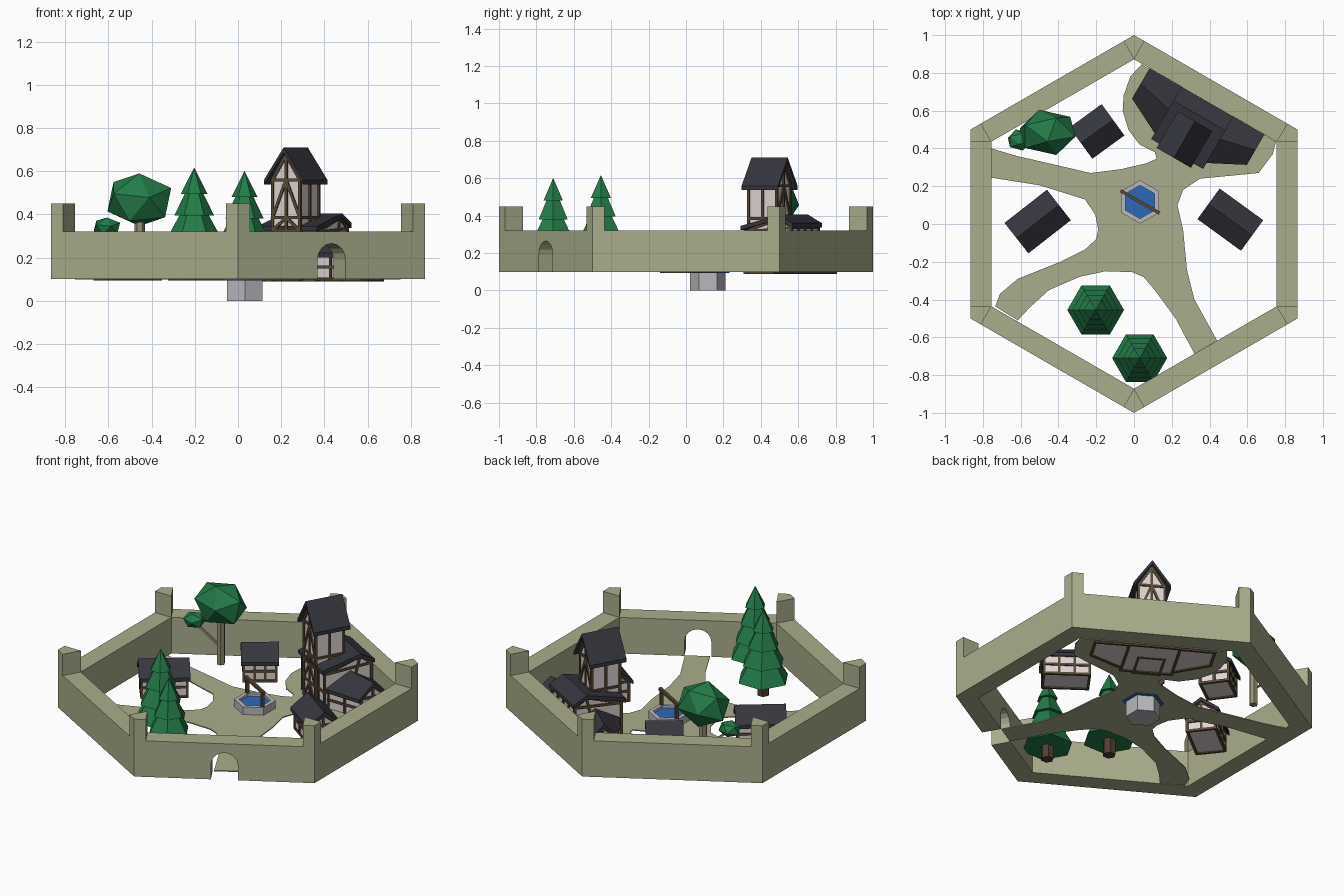
import bpy, bmesh, math
from mathutils import Matrix, Vector

if "Cube" in bpy.data.objects:
    bpy.data.objects.remove(bpy.data.objects["Cube"])

def material(name, r, g, b):
    m = bpy.data.materials.new(name)
    m.diffuse_color = (r, g, b, 1)
    m.use_nodes = True
    m.node_tree.nodes["Principled BSDF"].inputs["Base Color"].default_value = m.diffuse_color
    return m

OLIVE = material("olive_stone", .40, .42, .26)
ROOF = material("dark_slate", .036, .036, .048)
PLASTER = material("pale_plaster", .74, .66, .66)
TIMBER = material("timber_brown", .10, .068, .036)
STONE = material("grey_stone", .48, .48, .51)
WATER = material("water_blue", .028, .14, .48)
LEAF = material("leaf_green", .017, .20, .065)
BARK = material("pine_bark", .085, .05, .03)
TRUNK = material("pale_trunk", .30, .28, .17)

def finish(name, bm, mat, M=Matrix()):
    bmesh.ops.recalc_face_normals(bm, faces=bm.faces[:])
    me = bpy.data.meshes.new(name)
    bm.to_mesh(me)
    bm.free()
    me.transform(M)
    me.materials.append(mat)
    ob = bpy.data.objects.new(name, me)
    bpy.context.collection.objects.link(ob)
    return ob

def bridge(bm, a, b):
    n = len(a)
    for i in range(n):
        bm.faces.new((a[i], a[(i + 1) % n], b[(i + 1) % n], b[i]))

def loft(name, pa, pb, mat, M=Matrix()):
    """Solid between two matching outlines of 3D points."""
    bm = bmesh.new()
    a = [bm.verts.new(p) for p in pa]
    b = [bm.verts.new(p) for p in pb]
    bm.faces.new(a)
    bm.faces.new(b)
    bridge(bm, a, b)
    return finish(name, bm, mat, M)

def slab(name, pts, z0, z1, mat):
    return loft(name, [(x, y, z0) for x, y in pts], [(x, y, z1) for x, y in pts], mat)

def at_x(x, prof):
    return [(x, y, z) for y, z in prof]

def ngon(r, n=6, a0=0.0, c=(0, 0)):
    return [(c[0] + r * math.cos(a0 + 2 * math.pi * i / n),
             c[1] + r * math.sin(a0 + 2 * math.pi * i / n)) for i in range(n)]

def ring(name, outer, inner, z0, z1, mat):
    bm = bmesh.new()
    loops = [[bm.verts.new((x, y, z)) for x, y in pts]
             for pts, z in ((outer, z0), (outer, z1), (inner, z1), (inner, z0))]
    for i in range(4):
        bridge(bm, loops[i], loops[(i + 1) % 4])
    return finish(name, bm, mat)

def beams(name, segs, t, mat, M=Matrix()):
    """Square beams along pairs of points."""
    bm = bmesh.new()
    for p, q in segs:
        p, q = Vector(p), Vector(q)
        d = q - p
        T = (Matrix.Translation((p + q) / 2) @ d.to_track_quat('Z', 'Y').to_matrix().to_4x4()
             @ Matrix.Diagonal((t, t, d.length + t * .8, 1)))
        bmesh.ops.create_cube(bm, size=1, matrix=T)
    return finish(name, bm, mat, M)

def place(x, y, deg):
    return Matrix.Translation((x, y, 0)) @ Matrix.Rotation(math.radians(deg), 4, 'Z')

def building(name, M, xs, body, roof, z0, rails, posts, over=.016, t=.022, brace=False):
    """Half-timbered house: ridge along local x. body/roof hold for each end
    (front y, front z, ridge y, ridge z, back y, back z)."""
    (xa, xb), ends = xs, []
    for f, fz, r, rz, b, bz in body:
        ends.append([(f, z0), (f, fz), (r, rz), (b, bz), (b, z0)])
    loft(name + "_walls", at_x(xa, ends[0]), at_x(xb, ends[1]), PLASTER, M)
    caps = []
    for f, fz, r, rz, b, bz in roof:
        caps.append([(f, fz), (r, rz), (b, bz), (b, bz - t), (r, rz - t * 1.1), (f, fz - t)])
    loft(name + "_roof", at_x(xa - over, caps[0]), at_x(xb + over, caps[1]), ROOF, M)

    # Timber frame over the walls
    A, B = [[Vector(p) for p in at_x(x, e)] for x, e in zip((xa, xb), ends)]
    segs = []
    for lo, hi in ((0, 1), (4, 3)):
        for i in range(posts):
            k = i / (posts - 1)
            segs.append((A[lo].lerp(B[lo], k), A[hi].lerp(B[hi], k)))
        for k in rails:
            segs.append((A[lo].lerp(A[hi], k), B[lo].lerp(B[hi], k)))
    for E in (A, B):
        for k in rails:
            segs.append((E[0].lerp(E[1], k), E[4].lerp(E[3], k)))
        segs += [(E[1], E[2]), (E[2], E[3]), ((E[0] + E[4]) / 2, E[2])]
        if brace:
            for k0, k1 in zip(rails[:-1], rails[1:]):
                mid = (E[0] + E[4]) / 2
                top = (E[1] + E[3]) / 2
                segs.append((E[0].lerp(E[1], k0), mid.lerp(top, k1)))
                segs.append((E[4].lerp(E[3], k0), mid.lerp(top, k1)))
    beams(name + "_timbers", segs, .014, TIMBER, M)

# Hexagonal wall with an arched gate, and corner turrets
IN = .872
outer, inner = ngon(1, 6, math.pi / 6), ngon(IN, 6, math.pi / 6)
wall = ring("ring_wall", outer, inner, .10, .32, OLIVE)
arch = [(-.075, .05), (-.075, .19)] + [(-.075 * math.cos(a * math.pi / 8), .19 + .075 * math.sin(a * math.pi / 8))
                                        for a in range(1, 8)] + [(.075, .19), (.075, .05)]
cutter = loft("gate_cutter", at_x(.7, arch), at_x(.95, arch), OLIVE, place(0, 0, -60))
mod = wall.modifiers.new("gate", 'BOOLEAN')
mod.object = cutter
mod.solver = 'EXACT'
bpy.context.view_layer.objects.active = wall
bpy.ops.object.modifier_apply(modifier="gate")
bpy.data.objects.remove(cutter)
for i in range(6):
    a = math.pi / 6 + i * math.pi / 3
    foot = (1 - IN) * .866
    c, s = math.cos(a), math.sin(a)
    kite = [(1, 0), (IN + foot * .866, foot * .5), (IN, 0), (IN + foot * .866, -foot * .5)]
    slab("corner_turret", [(x * c - y * s, x * s + y * c) for x, y in kite], .32, .45, OLIVE)

# Branching path and yard
path = [(-.755, .40), (-.62, .36), (-.445, .32), (-.23, .27), (-.07, .29), (.06, .32), (.12, .345), (.11, .38),
        (.03, .42), (-.03, .50), (-.06, .60), (-.055, .68), (-.02, .78), (.04, .845), (.752, .436), (.735, .37),
        (.66, .27), (.35, .24), (.26, .18), (.23, .10), (.26, -.03), (.28, -.24), (.32, -.40), (.44, -.617),
        (.32, -.687), (.22, -.50), (.11, -.35), (.05, -.28), (-.01, -.255), (-.15, -.25), (-.29, -.28),
        (-.45, -.35), (-.55, -.44), (-.615, -.51), (-.735, -.437), (-.71, -.37), (-.615, -.29), (-.39, -.20),
        (-.26, -.135), (-.20, -.08), (-.19, -.03), (-.205, .05), (-.26, .13), (-.34, .155), (-.50, .205), (-.755, .245)]
slab("path", path, .098, .104, OLIVE)

# Great house along the wall: hall, two tapering wings and a tall tower
U = place(0, 0, -30)
hall_b, hall_r = (.455, .315, .67, .385, .74, .335), (.435, .345, .67, .405, .755, .36)
building("hall", U, (-.13, .155), (hall_b, hall_b), (hall_r, hall_r), .096, (0, .5, 1), 5)
near_b, near_r = (.48, .22, .61, .285, .735, .22), (.455, .225, .61, .31, .755, .225)
far_b, far_r = (.59, .22, .66, .285, .735, .22), (.57, .225, .66, .31, .755, .225)
building("left_wing", U, (-.325, -.13), (far_b, near_b), (far_r, near_r), .096, (0, .5, 1), 3)
building("right_wing", U, (.155, .345), (near_b, far_b), (near_r, far_r), .096, (0, .5, 1), 3)
tb, tr = (-.073, .56, 0, .675, .073, .56), (-.105, .56, 0, .71, .105, .56)
building("tower", place(.267, .447, 60), (-.085, .085), (tb, tb), (tr, tr), .1,
         (0, .25, .49, .62, 1), 3, over=.027, brace=True)

# Three cottages
for name, x, y, ang, ln, w in (("right_cottage", .51, .023, -36, .285, .2), ("left_cottage", -.51, .013, 38, .285, .205),
                               ("back_cottage", -.196, .49, 36, .21, .205)):
    h, q = w / 2 - .022, w / 2
    cb, cr = (-h, .215, 0, .275, h, .215), (-q, .222, 0, .30, q, .222)
    building(name, place(x, y, ang), (-ln / 2 + .016, ln / 2 - .016), (cb, cb), (cr, cr), .1, (0, .5, 1), 4)

# Well with shaft, water and winding frame
W = (.032, .117)
up = math.pi / 2
slab("well_shaft", ngon(.095, 6, up, W), 0, .10, STONE)
ring("well_rim", ngon(.115, 6, up, W), ngon(.088, 6, up, W), .10, .15, STONE)
slab("well_water", ngon(.09, 6, up, W), .105, .135, WATER)
slab("well_water_bed", ngon(.115, 6, up, W), .094, .099, WATER)
beams("well_frame", [((-.1, 0, .12), (-.1, 0, .235)), ((.1, 0, .12), (.1, 0, .235)),
                     ((-.112, 0, .24), (.112, 0, .24))], .017, TIMBER, place(*W, -30))

# Pines: six-sided stacked tiers
for x, y, top, s in ((-.203, -.455, .615, 1), (.03, -.71, .60, .97)):
    slab("pine_trunk", ngon(.036, 6, 0, (x, y)), .10, .24, BARK)
    for zb, rb, zt, rt in ((.195, .15, .31, .085), (.295, .123, .41, .06), (.395, .092, .51, .036), (.495, .062, .615, .001)):
        loft("pine_tier", [(px, py, zb + top - .615) for px, py in ngon(rb * s, 6, 0, (x, y))],
             [(px, py, zt + top - .615) for px, py in ngon(rt * s, 6, 0, (x, y))], LEAF)

# Leafy tree with a side branch
slab("leafy_trunk", ngon(.024, 6, 0, (-.455, .485)), .10, .38, TRUNK)
beams("leafy_branch", [((-.455, .485, .2), (-.605, .447, .33))], .012, TRUNK)
for name, c, r in (("leafy_crown", (-.457, .485, .468), (.165, .125, .132)),
                   ("leafy_side_clump", (-.607, .445, .342), (.068, .058, .047))):
    bm = bmesh.new()
    bmesh.ops.create_icosphere(bm, subdivisions=1, radius=1)
    finish(name, bm, LEAF, Matrix.Translation(c) @ Matrix.Diagonal((*r, 1)) @ Matrix.Rotation(.4, 4, 'X'))
